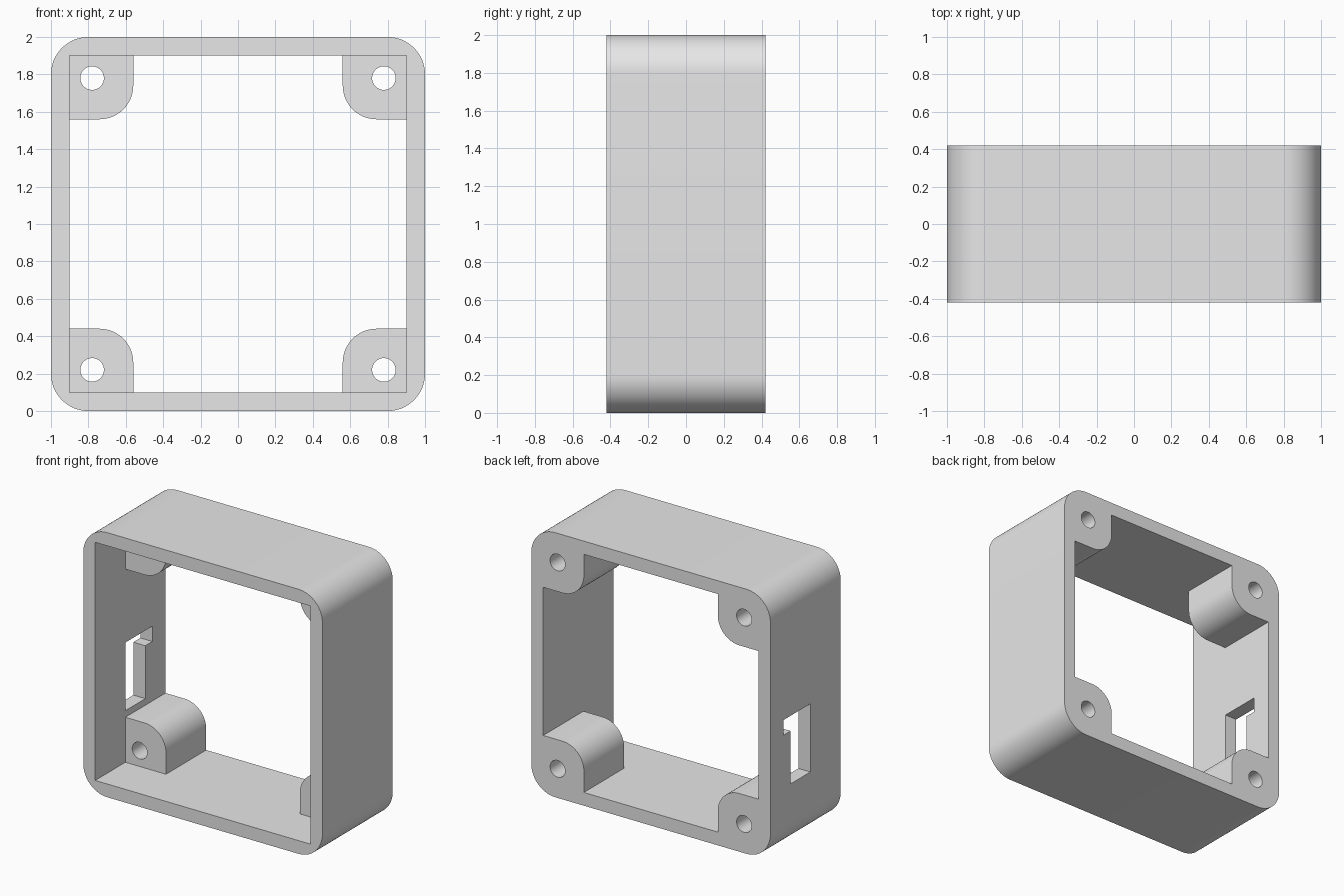
import bpy
import bmesh
import math
from mathutils import Vector

cube = bpy.data.objects.get("Cube")
if cube:
    bpy.data.objects.remove(cube, do_unlink=True)

# Plain grey plastic
grey = bpy.data.materials.new("light grey")
grey.use_nodes = True
grey.diffuse_color = (0.8, 0.8, 0.8, 1)
grey.node_tree.nodes["Principled BSDF"].inputs["Base Color"].default_value = grey.diffuse_color

DEPTH = 0.42       # half depth
INNER = 0.9        # half width of the opening
BOSS_EDGE = 0.56   # inner edge of the screw bosses
BOSS_FRONT = -0.06
HOLE = 0.78
MID = 1.0          # height of the centre


def rounded_rect(cx, cz, half, radius, steps=16):
    """Square outline with rounded corners."""
    points = []
    for quarter in range(4):
        mid = math.radians(45 + 90 * quarter)
        ox = math.copysign(half - radius, math.cos(mid))
        oz = math.copysign(half - radius, math.sin(mid))
        for i in range(steps + 1):
            a = math.radians(90 * (quarter + i / steps))
            points.append((cx + ox + radius * math.cos(a), cz + oz + radius * math.sin(a)))
    return points


def circle(cx, cz, radius, steps=40):
    return [(cx + radius * math.cos(math.tau * i / steps),
             cz + radius * math.sin(math.tau * i / steps)) for i in range(steps)]


def prism(name, outline, start, end, along_x=False):
    """Extrude an outline along y, or along x for a (y, z) outline."""
    bm = bmesh.new()
    place = (lambda p: (start, p[0], p[1])) if along_x else (lambda p: (p[0], start, p[1]))
    face = bm.faces.new([bm.verts.new(place(p)) for p in outline])
    moved = bmesh.ops.extrude_face_region(bm, geom=[face])["geom"]
    shift = Vector((end - start, 0, 0)) if along_x else Vector((0, end - start, 0))
    bmesh.ops.translate(bm, vec=shift, verts=[v for v in moved if isinstance(v, bmesh.types.BMVert)])
    bmesh.ops.recalc_face_normals(bm, faces=bm.faces)
    mesh = bpy.data.meshes.new(name)
    bm.to_mesh(mesh)
    bm.free()
    mesh.materials.append(grey)
    obj = bpy.data.objects.new(name, mesh)
    bpy.context.collection.objects.link(obj)
    return obj


def cut(target, cutter):
    """Subtract the cutter from the target and discard it."""
    cutter.hide_render = True
    mod = target.modifiers.new("cut", "BOOLEAN")
    mod.operation = "DIFFERENCE"
    mod.solver = "EXACT"
    mod.object = cutter
    bpy.context.view_layer.objects.active = target
    bpy.ops.object.modifier_apply(modifier=mod.name)
    bpy.data.objects.remove(cutter, do_unlink=True)


corners = [(sx, sz) for sx in (-1, 1) for sz in (-1, 1)]

# Outer shell with rounded corners
frame = prism("enclosure_frame", rounded_rect(0, MID, 1, 0.2), -DEPTH, DEPTH)

# Square opening, leaving the rounded corner bosses standing at the back
square = [(sx * INNER, MID + sz * INNER) for sx, sz in ((-1, -1), (1, -1), (1, 1), (-1, 1))]
opening = prism("opening_cutter", square, -0.6, 0.6)
boss_half = 0.32
for sx, sz in corners:
    c = BOSS_EDGE + boss_half
    cut(opening, prism("boss_blank", rounded_rect(sx * c, MID + sz * c, boss_half, 0.18),
                       BOSS_FRONT, 0.8))
cut(frame, opening)

# Screw holes through the bosses
for sx, sz in corners:
    cut(frame, prism("screw_drill", circle(sx * HOLE, MID + sz * HOLE, 0.063), -0.3, 0.6))

# Notched slot through one side wall
slot = [(-0.057, 0.49), (0.178, 0.49), (0.178, 0.89), (0.262, 0.89), (0.262, 1.005), (-0.057, 1.005)]
cut(frame, prism("slot_cutter", slot, -1.2, -0.8, along_x=True))

# Smooth curves, sharp edges
bpy.ops.object.select_all(action="DESELECT")
frame.select_set(True)
bpy.context.view_layer.objects.active = frame
bpy.ops.object.shade_smooth_by_angle(angle=math.radians(30))
